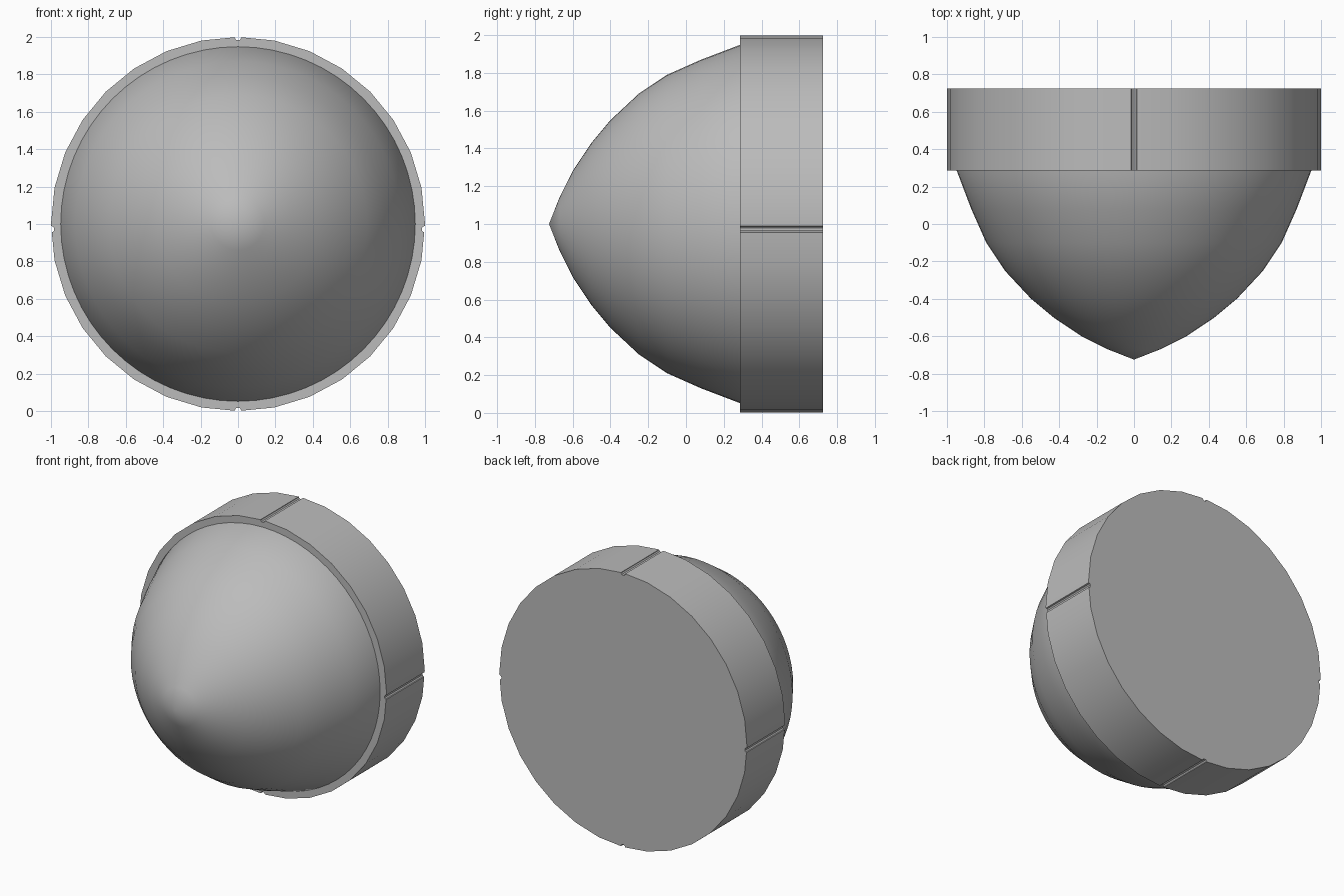
import bpy, bmesh, math
from mathutils import Matrix, Vector

cube = bpy.data.objects.get("Cube")
if cube:
    bpy.data.objects.remove(cube, do_unlink=True)

grey = bpy.data.materials.new("plain grey")
grey.use_nodes = True
colour = (0.5, 0.5, 0.5, 1)
grey.diffuse_color = colour
grey.node_tree.nodes["Principled BSDF"].inputs["Base Color"].default_value = colour


def finish(bm, name):
    """Turn a bmesh into a named grey object."""
    bmesh.ops.remove_doubles(bm, verts=bm.verts, dist=0.0001)
    bmesh.ops.recalc_face_normals(bm, faces=bm.faces)
    mesh = bpy.data.meshes.new(name)
    bm.to_mesh(mesh)
    bm.free()
    mesh.materials.append(grey)
    obj = bpy.data.objects.new(name, mesh)
    bpy.context.collection.objects.link(obj)
    return obj


def lathe(name, profile, sides):
    """Spin (y, radius) points around the front-to-back axis."""
    bm = bmesh.new()
    verts = [bm.verts.new((0, y, 1 + r)) for y, r in profile]
    edges = [bm.edges.new(pair) for pair in zip(verts, verts[1:])]
    bmesh.ops.spin(bm, geom=verts + edges, cent=(0, 0, 1), axis=(0, 1, 0),
                   angle=math.tau, steps=sides)
    return finish(bm, name)


def smooth(obj, angle):
    bpy.ops.object.select_all(action='DESELECT')
    obj.select_set(True)
    bpy.context.view_layer.objects.active = obj
    bpy.ops.object.shade_smooth_by_angle(angle=math.radians(angle))


FRONT, BACK = 0.285, 0.725

# Pointed dome, closed off inside the base
dome = lathe("pointed_dome", [
    (-BACK, 0), (-0.67, 0.14), (-0.6, 0.28), (-0.5, 0.43), (-0.4, 0.55),
    (-0.25, 0.69), (-0.1, 0.79), (0.08, 0.87), (FRONT, 0.948), (0.35, 0.948), (0.35, 0)], 64)
smooth(dome, 35)

# Thick round base disc
base = lathe("base_disc", [(FRONT, 0), (FRONT, 1), (BACK, 1), (BACK, 0)], 32)

# Four thin rounded grooves across the rim
bm = bmesh.new()
for x, z in ((0, 2), (0, 0), (1, 0.972), (-1, 0.972)):
    place = Matrix.Translation((x, 0.5, z)) @ Matrix.Rotation(math.pi / 2, 4, 'X')
    bmesh.ops.create_cone(bm, cap_ends=True, segments=10, radius1=0.018,
                          radius2=0.018, depth=0.7, matrix=place)
cutter = finish(bm, "groove_cutter")
cutter.hide_render = True
cut = base.modifiers.new("grooves", 'BOOLEAN')
cut.operation = 'DIFFERENCE'
cut.solver = 'EXACT'
cut.object = cutter
bpy.ops.object.select_all(action='DESELECT')
base.select_set(True)
bpy.context.view_layer.objects.active = base
bpy.ops.object.modifier_apply(modifier=cut.name)
bpy.data.objects.remove(cutter, do_unlink=True)
smooth(base, 30)
